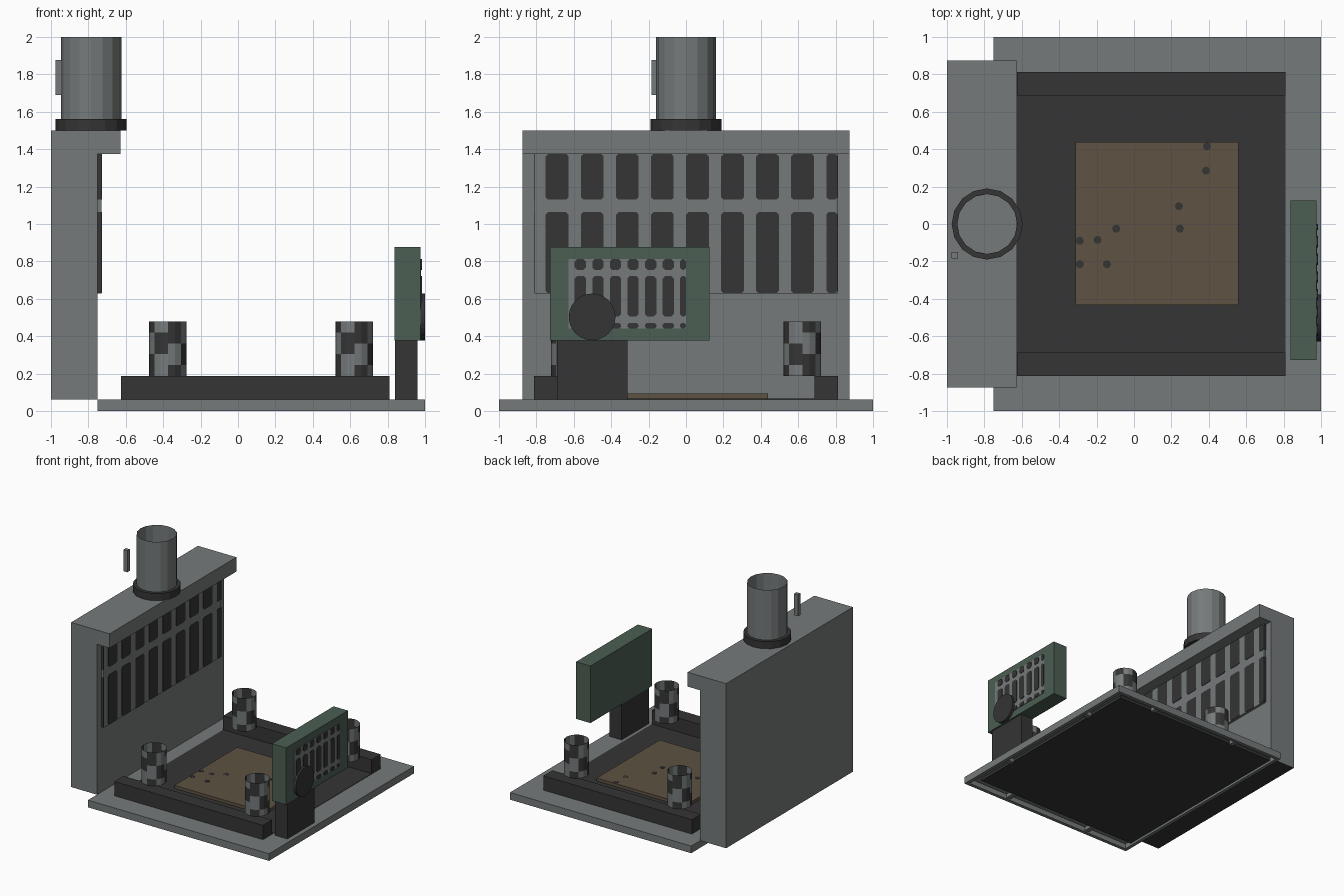
import bpy, bmesh, math
from mathutils import Matrix

if "Cube" in bpy.data.objects:
    bpy.data.objects.remove(bpy.data.objects["Cube"])


def material(name, rgb):
    m = bpy.data.materials.new(name)
    m.use_nodes = True
    m.diffuse_color = (*rgb, 1)
    m.node_tree.nodes["Principled BSDF"].inputs["Base Color"].default_value = (*rgb, 1)
    return m


GREY = material("metal grey", (0.18, 0.195, 0.195))
DARK = material("dark grey", (0.035, 0.035, 0.035))
GREEN = material("dull green", (0.072, 0.113, 0.085))
BROWN = material("dusty brown", (0.112, 0.084, 0.056))


def finish(name, bm, *mats):
    me = bpy.data.meshes.new(name)
    bm.to_mesh(me)
    bm.free()
    for m in mats:
        me.materials.append(m)
    ob = bpy.data.objects.new(name, me)
    bpy.context.scene.collection.objects.link(ob)
    return ob


def add_box(bm, x, y, z):
    lo, hi = zip(x, y, z)
    size = [b - a for a, b in zip(lo, hi)]
    mid = [(a + b) / 2 for a, b in zip(lo, hi)]
    bmesh.ops.create_cube(bm, size=1, matrix=Matrix.Translation(mid) @ Matrix.Diagonal((*size, 1)))


def box(name, mat, x, y, z):
    bm = bmesh.new()
    add_box(bm, x, y, z)
    return finish(name, bm, mat)


def add_slot(bm, x, y, z, depth=0.004, cut=0.013):
    """Thin plate facing +x with clipped corners."""
    (a, b), (c, d) = y, z
    cut = min(cut, (b - a) / 3, (d - c) / 3)
    outline = [(a + cut, c), (b - cut, c), (b, c + cut), (b, d - cut),
               (b - cut, d), (a + cut, d), (a, d - cut), (a, c + cut)]
    face = bm.faces.new([bm.verts.new((x + depth, p, q)) for p, q in outline])
    back = bmesh.ops.extrude_face_region(bm, geom=[face], use_keep_orig=True)
    for v in back["geom"]:
        if isinstance(v, bmesh.types.BMVert):
            v.co.x = x - 0.001
    bmesh.ops.recalc_face_normals(bm, faces=bm.faces)


def slot_grid(name, x, start, end, pitch, width, rows):
    bm = bmesh.new()
    y = start
    while y < end - 0.01:
        for row in rows:
            add_slot(bm, x, (y, min(y + width, end)), row)
        y += pitch
    return finish(name, bm, DARK)


def tube(name, centre, radius, z, rows=1, sides=16, mats=(GREY,), rule=None):
    """Open thin-walled tube; rule picks a material from side and row."""
    bm = bmesh.new()
    rings = []
    for r in range(rows + 1):
        h = z[0] + (z[1] - z[0]) * r / rows
        rings.append([bm.verts.new((centre[0] + radius * math.cos(math.tau * i / sides),
                                    centre[1] + radius * math.sin(math.tau * i / sides), h))
                      for i in range(sides)])
    for r in range(rows):
        for i in range(sides):
            j = (i + 1) % sides
            f = bm.faces.new((rings[r][i], rings[r][j], rings[r + 1][j], rings[r + 1][i]))
            f.material_index = rule(i, r) if rule else 0
    return finish(name, bm, *mats)


# Base: hollow tray with rim and ribs below
bm = bmesh.new()
add_box(bm, (-0.75, 1), (-1, 1), (0.045, 0.0625))
for s in (-1, 1):
    add_box(bm, (-0.75, 1), sorted((s, s * 0.97)), (0, 0.05))
    for x in (-0.3, 0.55):
        add_box(bm, (x - 0.02, x + 0.02), sorted((s * 0.9, s * 0.97)), (0.01, 0.05))
for x in ((-0.75, -0.72), (0.97, 1)):
    add_box(bm, x, (-0.97, 0.97), (0, 0.05))
for y in (-0.5, 0.5):
    add_box(bm, (0.9, 0.97), (y - 0.02, y + 0.02), (0.01, 0.05))
finish("base_tray", bm, GREY)
box("underside_plate", DARK, (-0.72, 0.9), (-0.9, 0.9), (0.02, 0.046))

# Floor, side rails and dusty pad
box("floor_plate", DARK, (-0.625, 0.81), (-0.69, 0.69), (0.06, 0.066))
for name, s in (("front_rail", -1), ("back_rail", 1)):
    box(name, DARK, (-0.625, 0.81), sorted((s * 0.6875, s * 0.8125)), (0.0625, 0.1875))
box("brown_pad", BROWN, (-0.3125, 0.5575), (-0.4325, 0.4375), (0.066, 0.0925))
bm = bmesh.new()
for x, y in ((0.39, 0.415), (0.385, 0.285), (0.24, 0.095), (0.245, -0.025), (-0.095, -0.025),
             (-0.195, -0.085), (-0.29, -0.09), (-0.145, -0.215), (-0.29, -0.215)):
    bmesh.ops.create_cone(bm, cap_ends=True, segments=8, radius1=0.022, radius2=0.022,
                          depth=0.004, matrix=Matrix.Translation((x, y, 0.093)))
finish("pad_spots", bm, DARK)

# Mottled open posts
for side, x in (("right", -0.375), ("left", 0.622)):
    for end, y in (("front", -0.622), ("back", 0.622)):
        tube(f"{end}_{side}_post", (x, y), 0.1, (0.1875, 0.478), 5, 16, (GREY, DARK),
             lambda i, r: int((i + 2 * ((r + (i // 4) % 2) // 2)) % 4 < 2))

# Wall with dark underside, and overhanging cap
bm = bmesh.new()
add_box(bm, (-1, -0.75), (-0.875, 0.875), (0.0625, 1.376))
bm.normal_update()
for f in bm.faces:
    f.material_index = int(f.normal.z < -0.5)
finish("wall", bm, GREY, DARK)
box("wall_cap", GREY, (-1, -0.628), (-0.875, 0.875), (1.375, 1.5))

# Vent panel: two rows of slots, dark ends
box("vent_panel", GREY, (-0.75, -0.73), (-0.81, 0.81), (0.628, 1.375))
slot_grid("vent_slots", -0.73, -0.75, 0.81, 0.1875, 0.122, ((0.63, 1.063), (1.13, 1.374)))
for name, s in (("vent_front_end", -1), ("vent_back_end", 1)):
    bm = bmesh.new()
    for z in ((0.63, 1.063), (1.13, 1.374)):
        add_box(bm, (-0.75, -0.728), sorted((s * 0.809, s * 0.813)), z)
    finish(name, bm, DARK)

# Chimney, collar and side bar
STACK = (-0.785, 0)
tube("chimney", STACK, 0.161, (1.5, 2.0))
bm = bmesh.new()
loops = [[bm.verts.new((STACK[0] + r * math.cos(math.tau * i / 16),
                        r * math.sin(math.tau * i / 16), z)) for i in range(16)]
         for r, z in ((0.19, 1.5), (0.19, 1.5625), (0.16, 1.5625), (0.16, 1.5))]
for a, b in zip(loops, loops[1:] + loops[:1]):
    for i in range(16):
        j = (i + 1) % 16
        bm.faces.new((a[i], a[j], b[j], b[i]))
finish("chimney_collar", bm, DARK)
box("chimney_side_bar", GREY, (-0.977, -0.94), (-0.185, -0.15), (1.69, 1.878))

# Control display on its stand
box("display_stand", DARK, (0.84, 0.96), (-0.69, -0.3125), (0.0625, 0.38))
box("display_case", GREEN, (0.836, 0.975), (-0.728, 0.125), (0.378, 0.876))
box("display_screen", GREY, (0.97, 0.979), (-0.628, 0), (0.44, 0.8125))
slot_grid("screen_slots", 0.979, -0.595, 0, 0.094, 0.06,
          ((0.44, 0.472), (0.505, 0.722), (0.755, 0.8125)))
bm = bmesh.new()
bmesh.ops.create_cone(bm, cap_ends=True, segments=24, radius1=0.125, radius2=0.125, depth=0.025,
                      matrix=Matrix.Translation((0.9875, -0.502, 0.503)) @ Matrix.Rotation(math.pi / 2, 4, "Y"))
finish("display_dial", bm, DARK)
